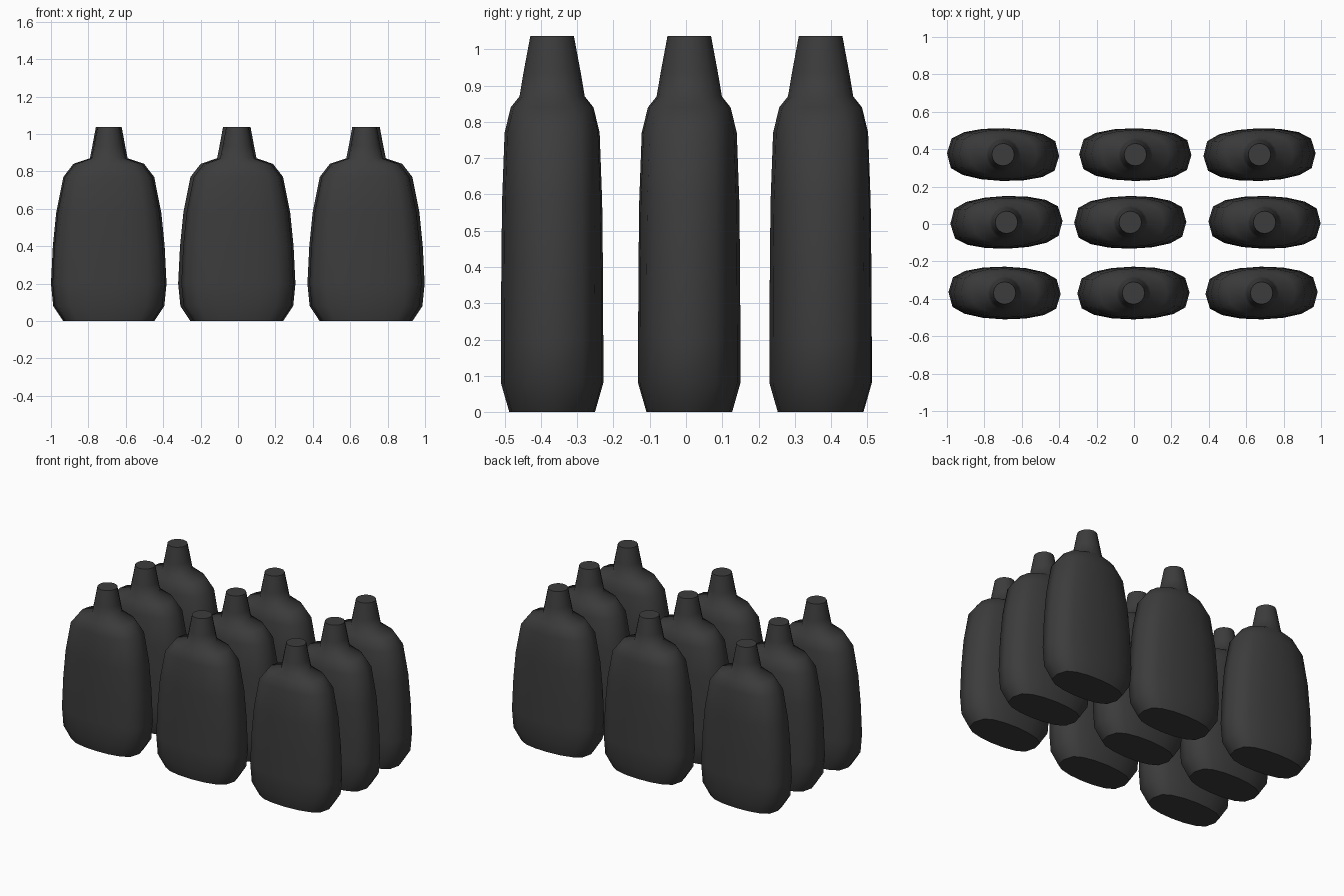
import bpy, bmesh
from math import cos, sin, pi, radians

cube = bpy.data.objects.get("Cube")
if cube:
    bpy.data.objects.remove(cube, do_unlink=True)

# Dark grey plastic
grey = bpy.data.materials.new("dark_grey")
grey.use_nodes = True
colour = (0.045, 0.045, 0.045, 1)
grey.diffuse_color = colour
grey.node_tree.nodes["Principled BSDF"].inputs["Base Color"].default_value = colour

# Bottle rings: height, half width, half depth, squareness (1 = flat sided, 0 = round)
RINGS = [
    (0.0, 0.235, 0.118, 1), (0.08, 0.288, 0.141, 1), (0.2, 0.30, 0.141, 1),
    (0.4, 0.29, 0.14, 1), (0.58, 0.272, 0.138, 1), (0.77, 0.234, 0.131, 1),
    (0.84, 0.18, 0.114, 0.6), (0.87, 0.092, 0.09, 0),
    (0.935, 0.079, 0.079, 0), (1.037, 0.06, 0.06, 0),
]
SIDES = 16


def ring_point(i, z, rx, ry, square):
    a = 2 * pi * i / SIDES
    s = sin(a)
    flat = abs(s) ** 0.6 * (1 if s >= 0 else -1)
    return rx * cos(a), ry * (s + (flat - s) * square), z


# Shared bottle mesh: lofted rings with flat, hard-edged caps
bm = bmesh.new()
loops = [[bm.verts.new(ring_point(i, *ring)) for i in range(SIDES)] for ring in RINGS]
for low, high in zip(loops, loops[1:]):
    for i in range(SIDES):
        j = (i + 1) % SIDES
        bm.faces.new((low[i], low[j], high[j], high[i]))
caps = [bm.faces.new(loops[0][::-1]), bm.faces.new(loops[-1])]
for face in bm.faces:
    face.smooth = True
for cap in caps:
    for edge in cap.edges:
        edge.smooth = False
mesh = bpy.data.meshes.new("bottle")
bm.to_mesh(mesh)
bm.free()
mesh.materials.append(grey)

# Three rows of bottles, each standing slightly askew: row y, then (x, turn)
ROWS = {
    "front": (-0.369, [(-0.692, -1), (-0.003, 0.5), (0.682, 1)]),
    "middle": (0.009, [(-0.682, 1.5), (-0.02, 0.5), (0.698, -1)]),
    "back": (0.371, [(-0.70, -1.5), (0.007, -0.5), (0.671, 1.5)]),
}
for row, (y, spots) in ROWS.items():
    for column, (x, turn) in zip(("right", "centre", "left"), spots):
        bottle = bpy.data.objects.new(f"bottle_{row}_{column}", mesh)
        bottle.location = (x, y, 0)
        bottle.rotation_euler.z = radians(turn)
        bpy.context.collection.objects.link(bottle)
